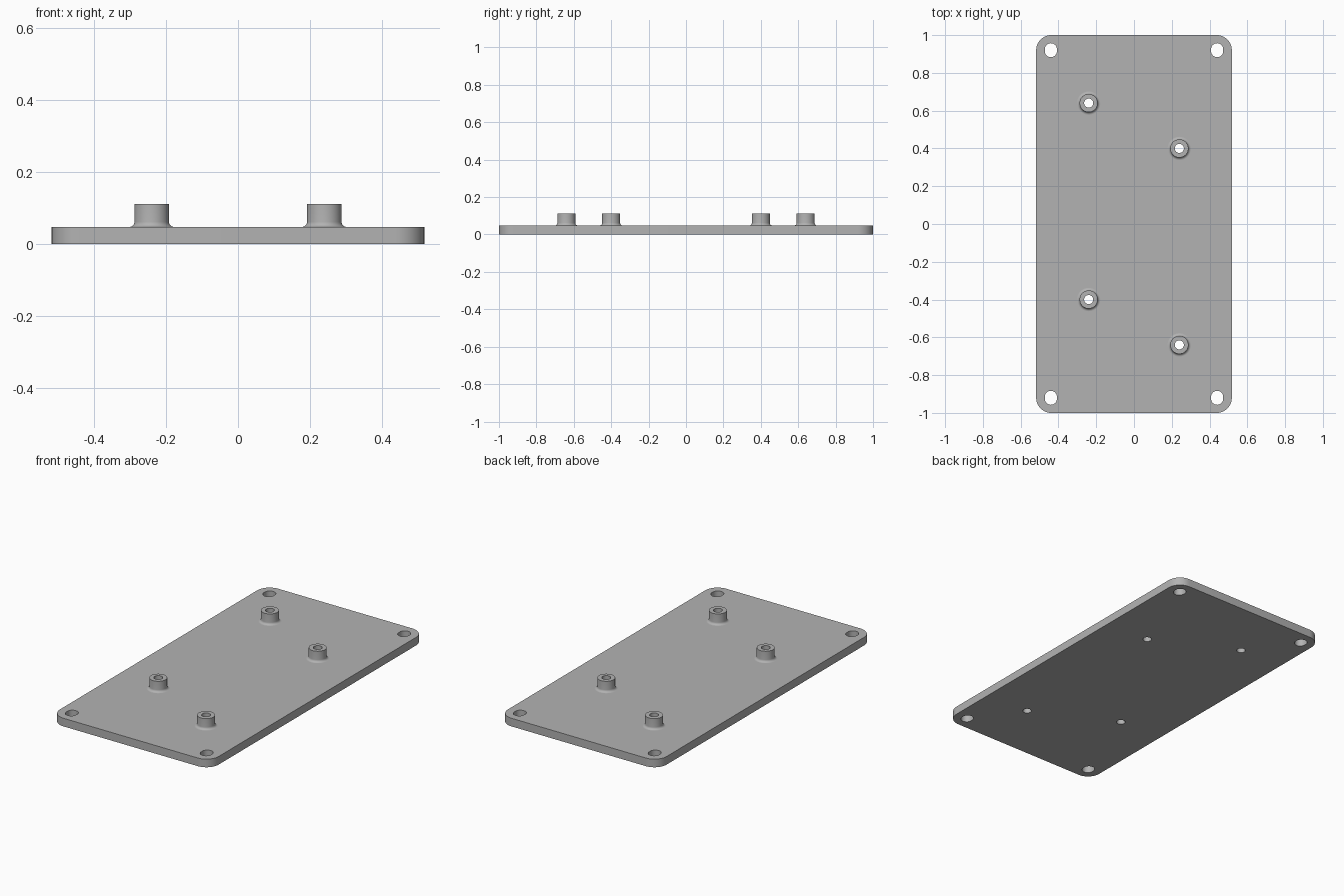
import bpy, bmesh, math
from mathutils import Vector

if "Cube" in bpy.data.objects:
    bpy.data.objects.remove(bpy.data.objects["Cube"])

HALF_X, HALF_Y, CORNER = 0.518, 1.0, 0.08
THICK, POST_TOP = 0.048, 0.112
POST_R, BORE_R, FILLET = 0.048, 0.024, 0.014
POSTS = [(-0.24, 0.64), (0.24, 0.4), (-0.24, -0.4), (0.24, -0.64)]
SEGS = 48

grey = bpy.data.materials.new("plain grey")
grey.use_nodes = True
colour = (0.45, 0.45, 0.45, 1)
grey.diffuse_color = colour
grey.node_tree.nodes["Principled BSDF"].inputs["Base Color"].default_value = colour


def rounded_loop(cx, cy, dx, dy, r, per_corner=12):
    """Outline of four arcs whose centres sit dx, dy away from cx, cy."""
    pts = []
    for q, (sx, sy) in enumerate([(1, 1), (-1, 1), (-1, -1), (1, -1)]):
        for i in range(per_corner + 1):
            a = math.pi / 2 * (q + i / per_corner)
            p = Vector((cx + sx * dx + r * math.cos(a), cy + sy * dy + r * math.sin(a), 0))
            if not pts or (p - pts[-1]).length > 1e-5:
                pts.append(p)
    if (pts[0] - pts[-1]).length < 1e-5:
        pts.pop()
    return pts


def finish(bm, name):
    bmesh.ops.recalc_face_normals(bm, faces=bm.faces)
    mesh = bpy.data.meshes.new(name)
    bm.to_mesh(mesh)
    bm.free()
    mesh.materials.append(grey)
    obj = bpy.data.objects.new(name, mesh)
    bpy.context.collection.objects.link(obj)
    bpy.ops.object.select_all(action='DESELECT')
    obj.select_set(True)
    bpy.context.view_layer.objects.active = obj
    bpy.ops.object.shade_smooth_by_angle(angle=math.radians(30))
    return obj


# Base plate: rounded outline, slightly slotted corner holes and post bores
loops = [rounded_loop(0, 0, HALF_X - CORNER, HALF_Y - CORNER, CORNER)]
loops += [rounded_loop(sx * 0.44, sy * 0.92, 0, 0.005, 0.032)
          for sx in (-1, 1) for sy in (-1, 1)]
loops += [rounded_loop(x, y, 0, 0, BORE_R) for x, y in POSTS]
bm = bmesh.new()
edges = []
for loop in loops:
    verts = [bm.verts.new(p) for p in loop]
    edges += [bm.edges.new((v, verts[i - 1])) for i, v in enumerate(verts)]
bmesh.ops.triangle_fill(bm, edges=edges, use_beauty=True, normal=(0, 0, 1))
top = bmesh.ops.extrude_face_region(bm, geom=bm.faces[:], use_keep_orig=True)
bmesh.ops.translate(bm, vec=(0, 0, THICK),
                    verts=[g for g in top["geom"] if isinstance(g, bmesh.types.BMVert)])
finish(bm, "base_plate")

# Hollow standoff posts with a concave fillet at the foot
profile = [(BORE_R, THICK), (BORE_R, POST_TOP), (POST_R, POST_TOP)]
for i in range(7):
    a = math.pi / 2 * i / 6
    profile.append((POST_R + FILLET * (1 - math.cos(a)), THICK + FILLET * (1 - math.sin(a))))
for n, (x, y) in enumerate(POSTS, 1):
    bm = bmesh.new()
    verts = [bm.verts.new((r, 0, z)) for r, z in profile]
    line = [bm.edges.new(pair) for pair in zip(verts, verts[1:])]
    bmesh.ops.spin(bm, geom=verts + line, cent=(0, 0, 0), axis=(0, 0, 1),
                   angle=math.tau, steps=SEGS, use_merge=True)
    bmesh.ops.remove_doubles(bm, verts=bm.verts, dist=1e-5)
    # Close the hidden underside so the post is solid
    rim = [e for e in bm.edges if e.is_boundary]
    bmesh.ops.bridge_loops(bm, edges=rim)
    post = finish(bm, f"standoff_post_{n}")
    post.location = (x, y, 0)
